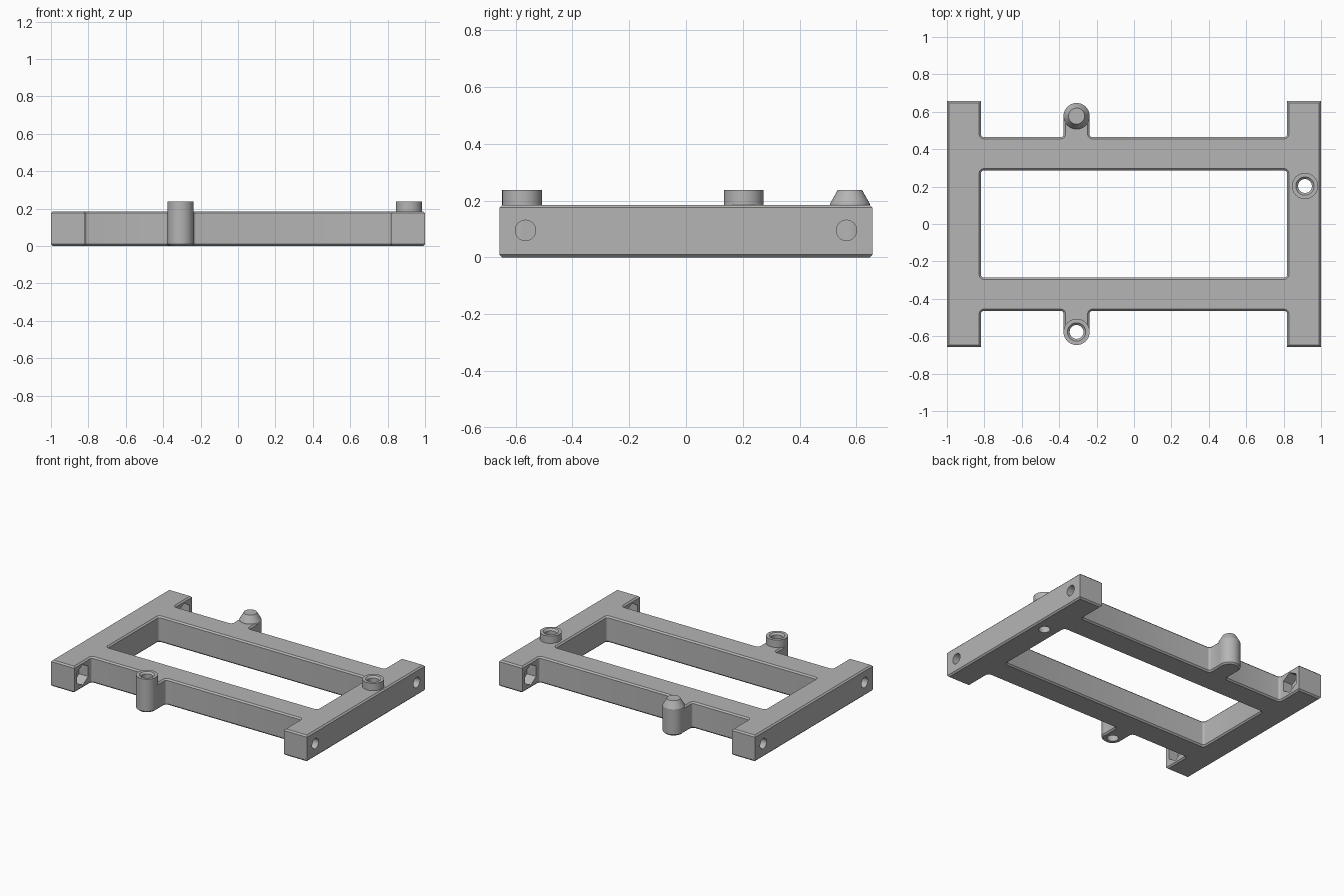
import bpy, bmesh, math
from mathutils import Vector, Matrix

if "Cube" in bpy.data.objects:
    bpy.data.objects.remove(bpy.data.objects["Cube"], do_unlink=True)

END_X, TAB_X = 1.0, 0.818          # end bars: outer and inner sides
TAB_Y, BEAM_Y, OPEN_Y = 0.657, 0.465, 0.286
TOP, CHAMFER, FILLET = 0.185, 0.01, 0.015
POST_X, POST_Y, POST_R, POST_TOP = -0.307, 0.577, 0.07, 0.237
PAD = (0.914, 0.203)
SCREW_Y, SCREW_Z = 0.565, 0.095

grey = bpy.data.materials.new("plain grey")
grey.use_nodes = True
colour = (0.46, 0.46, 0.46, 1)
grey.diffuse_color = colour
grey.node_tree.nodes["Principled BSDF"].inputs["Base Color"].default_value = colour


def make_object(name, bm):
    bmesh.ops.recalc_face_normals(bm, faces=bm.faces[:])
    mesh = bpy.data.meshes.new(name)
    bm.to_mesh(mesh)
    bm.free()
    mesh.materials.append(grey)
    obj = bpy.data.objects.new(name, mesh)
    bpy.context.collection.objects.link(obj)
    return obj


def inset_loop(points, inset):
    """Offset a square-cornered outline inward and round its concave corners."""
    result = []
    for i, p in enumerate(points):
        p = Vector(p)
        d_in = (p - Vector(points[i - 1])).normalized()
        d_out = (Vector(points[(i + 1) % len(points)]) - p).normalized()
        left = Vector((-d_in.y - d_out.y, d_in.x + d_out.x))
        q = p + left * inset
        if d_in.cross(d_out) > 0:
            result.append(q)
            continue
        r = FILLET + inset
        centre = q + (d_out - d_in) * r
        for k in range(5):
            t = math.pi / 2 * k / 4
            result.append(centre + (d_in * math.sin(t) - d_out * math.cos(t)) * r)
    return result


def lathe(name, profile, x, y, sides=48):
    """Spin a closed (radius, height) profile that starts and ends on the axis."""
    bm = bmesh.new()
    rings = []
    for r, z in profile:
        rings.append([bm.verts.new((x + r * math.cos(2 * math.pi * k / sides),
                                    y + r * math.sin(2 * math.pi * k / sides), z))
                      for k in range(sides)])
    for low, high in zip(rings, rings[1:]):
        for k in range(sides):
            n = (k + 1) % sides
            bm.faces.new((low[k], low[n], high[n], high[k]))
    bm.faces.new(rings[0])
    bm.faces.new(rings[-1])
    return make_object(name, bm)


def cross_rod(name, x1, x2, y, radius, sides):
    """Prism lying along x; six sides give a corner pointing up."""
    bm = bmesh.new()
    bmesh.ops.create_cone(bm, cap_ends=True, segments=sides, radius1=radius,
                          radius2=radius, depth=abs(x2 - x1))
    turn = Matrix.Rotation(math.pi / 2, 4, 'Y')
    # put a corner straight up
    bm.verts.ensure_lookup_table()
    v = turn @ bm.verts[0].co
    spin = Matrix.Rotation(-math.atan2(v.z, v.y) + math.pi / 2, 4, 'X')
    place = Matrix.Translation(((x1 + x2) / 2, y, SCREW_Z))
    bmesh.ops.transform(bm, matrix=place @ spin @ turn, verts=bm.verts[:])
    return make_object(name, bm)


def combine(target, tool, operation):
    mod = target.modifiers.new(tool.name, 'BOOLEAN')
    mod.object = tool
    mod.operation = operation
    mod.solver = 'EXACT'
    bpy.context.view_layer.objects.active = target
    bpy.ops.object.modifier_apply(modifier=mod.name)
    bpy.data.objects.remove(tool, do_unlink=True)


# Frame outline: front half, then its mirror for the back
neck = POST_R - 0.001
front = [(-END_X, -TAB_Y), (-TAB_X, -TAB_Y), (-TAB_X, -BEAM_Y),
         (POST_X - neck, -BEAM_Y), (POST_X - neck, -POST_Y),
         (POST_X + neck, -POST_Y), (POST_X + neck, -BEAM_Y),
         (TAB_X, -BEAM_Y), (TAB_X, -TAB_Y), (END_X, -TAB_Y)]
outline = front + [(x, -y) for x, y in reversed(front)]
opening = [(-TAB_X, -OPEN_Y), (-TAB_X, OPEN_Y), (TAB_X, OPEN_Y), (TAB_X, -OPEN_Y)]

# Walls with chamfered top and bottom edges, closed by flat caps
bm = bmesh.new()
levels = [(CHAMFER, 0), (0, CHAMFER), (0, TOP - CHAMFER), (CHAMFER, TOP)]
cap_loops = {0: [], 3: []}
for shape in (outline, opening):
    rings = [[bm.verts.new((p.x, p.y, z)) for p in inset_loop(shape, inset)]
             for inset, z in levels]
    for low, high in zip(rings, rings[1:]):
        for k in range(len(low)):
            bm.faces.new((low[k - 1], low[k], high[k], high[k - 1]))
    for level in cap_loops:
        ring = rings[level]
        cap_loops[level] += [bm.edges.get((ring[k - 1], ring[k])) for k in range(len(ring))]
for level, edges in cap_loops.items():
    bmesh.ops.triangle_fill(bm, edges=edges, use_beauty=True,
                            normal=(0, 0, 1 if level else -1))
frame = make_object("mounting_frame", bm)

# Posts on the two long beams and a raised pad on the left end bar
foot = [(POST_R - CHAMFER, 0), (POST_R, CHAMFER)]
combine(frame, lathe("front_post", foot + [(POST_R, POST_TOP)], POST_X, -POST_Y), 'UNION')
combine(frame, lathe("back_peg", foot + [(POST_R, TOP + 0.004), (0.043, POST_TOP)],
                     POST_X, POST_Y), 'UNION')
combine(frame, lathe("raised_pad", [(POST_R, 0.1), (POST_R, POST_TOP)], *PAD), 'UNION')

# Vertical screw holes with a small countersink
for x, y in ((POST_X, -POST_Y), PAD):
    bore = [(0.037, -0.1), (0.037, POST_TOP - 0.012), (0.049, POST_TOP), (0.049, 0.3)]
    combine(frame, lathe("bore", bore, x, y), 'DIFFERENCE')

# Screw holes through the four tabs, with six-sided nut pockets on the inner sides
for sx in (-1, 1):
    for sy in (-1, 1):
        y = sy * SCREW_Y
        combine(frame, cross_rod("screw_hole", sx * 0.75, sx * 1.1, y, 0.036, 32), 'DIFFERENCE')
        combine(frame, cross_rod("nut_pocket", sx * 0.75, sx * 0.89, y, 0.072, 6), 'DIFFERENCE')

bpy.ops.object.select_all(action='DESELECT')
frame.select_set(True)
bpy.context.view_layer.objects.active = frame
bpy.ops.object.shade_smooth_by_angle(angle=math.radians(28))
